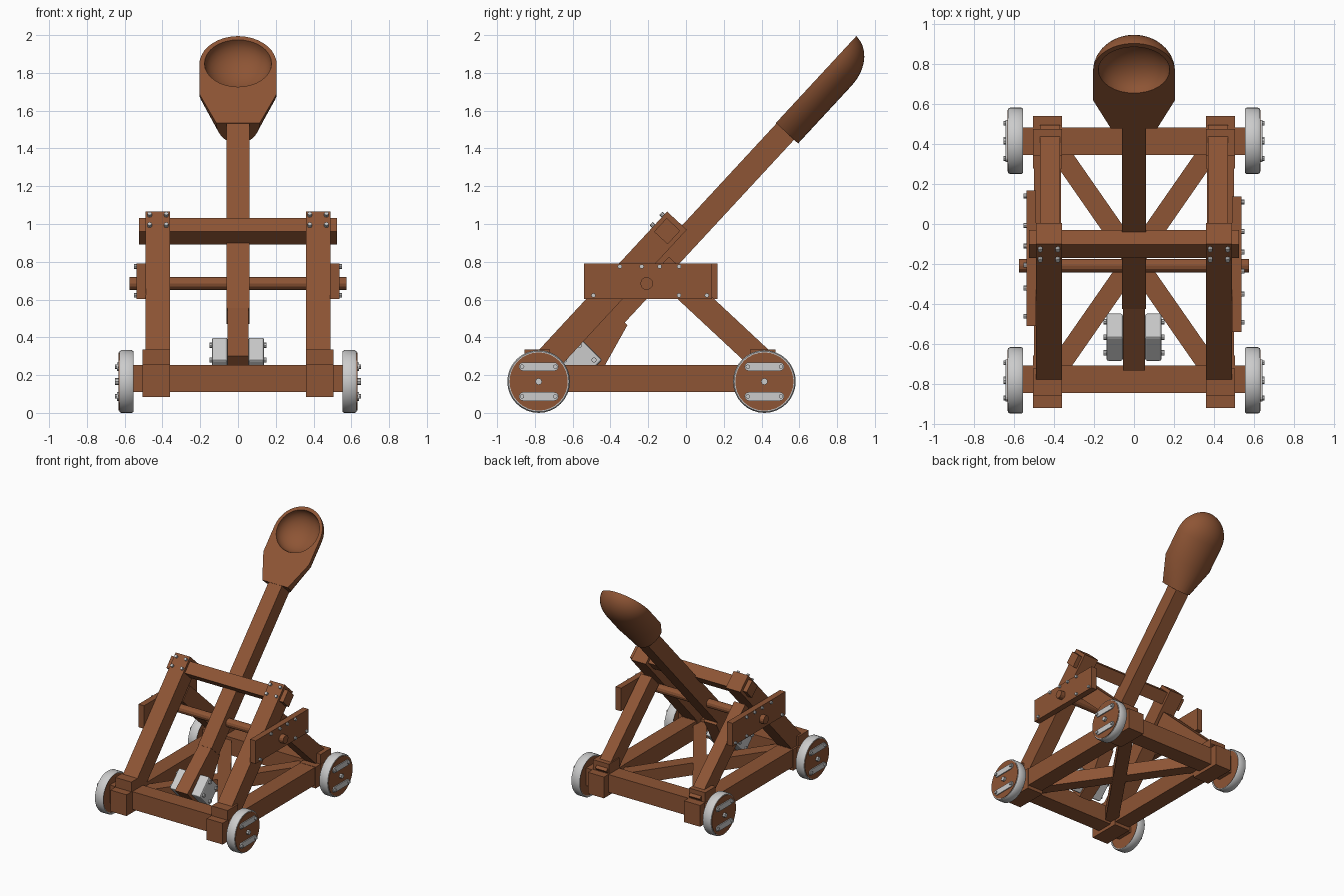
import bpy, bmesh
from math import radians, sin, cos, pi
from mathutils import Matrix, Vector

if "Cube" in bpy.data.objects:
    bpy.data.objects.remove(bpy.data.objects["Cube"])

wood = bpy.data.materials.new("wood")
wood.diffuse_color = (0.27, 0.09, 0.035, 1)
wood.use_nodes = True
wood.node_tree.nodes["Principled BSDF"].inputs["Base Color"].default_value = wood.diffuse_color
TILT = Matrix.Rotation(radians(47.2), 4, 'X')   # local Y runs up the arm
AX_X = Matrix.Rotation(radians(90), 4, 'Y')


def make(name, bm, mat=None, matrix=None, smooth=False):
    bmesh.ops.recalc_face_normals(bm, faces=bm.faces)
    if matrix is not None:
        bm.transform(matrix)
    me = bpy.data.meshes.new(name)
    bm.to_mesh(me)
    bm.free()
    ob = bpy.data.objects.new(name, me)
    bpy.context.collection.objects.link(ob)
    if mat:
        me.materials.append(mat)
    if smooth:
        bpy.ops.object.select_all(action='DESELECT')
        bpy.context.view_layer.objects.active = ob
        ob.select_set(True)
        bpy.ops.object.shade_smooth_by_angle(angle=radians(35))
    return ob


def box(name, x, y, z, mat=wood, matrix=None, bevel=0):
    bm = bmesh.new()
    bmesh.ops.create_cube(bm, size=1)
    for v in bm.verts:
        v.co = [r[0] + (c + .5) * (r[1] - r[0]) for c, r in zip(v.co, (x, y, z))]
    if bevel:
        bmesh.ops.bevel(bm, geom=bm.edges[:], offset=bevel, segments=2, profile=.5, affect='EDGES')
    return make(name, bm, mat, matrix)


def rod(name, center, r, length, mat, n=12, matrix=AX_X, smooth=False):
    bm = bmesh.new()
    bmesh.ops.create_cone(bm, cap_ends=True, segments=n, radius1=r, radius2=r, depth=length)
    return make(name, bm, mat, Matrix.Translation(center) @ matrix, smooth)


def prism(name, pts, x0, x1, mat, matrix=None):
    # yz outline extruded along x
    bm = bmesh.new()
    f = bm.faces.new([bm.verts.new((x0, p[0], p[1])) for p in pts])
    ext = bmesh.ops.extrude_face_region(bm, geom=[f])['geom']
    bmesh.ops.translate(bm, verts=[v for v in ext if isinstance(v, bmesh.types.BMVert)],
                        vec=(x1 - x0, 0, 0))
    return make(name, bm, mat, matrix)


def bolt(center, r=.012, matrix=AX_X):
    rod("bolt", center, r, .03, None, 8, matrix)


def rng(s, a, b):
    return (min(s * a, s * b), max(s * a, s * b))


# wheels: metal tyre, wooden disc, two bolted plates, hub bolt
def wheel(s, cy):
    cz = .166
    prof = [(.152, .558), (.160, .553), (.166, .562), (.166, .618), (.160, .628), (.152, .628)]
    bm = bmesh.new()
    vs = [bm.verts.new((s * x, 0, r)) for r, x in prof]
    es = [bm.edges.new((vs[i], vs[(i + 1) % len(vs)])) for i in range(len(vs))]
    bmesh.ops.spin(bm, geom=vs + es, cent=(0, 0, 0), axis=(1, 0, 0), angle=2 * pi, steps=32)
    bmesh.ops.remove_doubles(bm, verts=bm.verts, dist=1e-4)
    make("wheel_tyre", bm, None, Matrix.Translation((0, cy, cz)), True)
    rod("wheel_disc", (s * .597, cy, cz), .154, .07, wood, 32)
    bolt((s * .636, cy, cz), .018)
    for dz in (-.079, .079):
        pts = []
        for e in (1, -1):
            for k in range(7):
                a = -pi / 2 + k * pi / 6
                pts.append((cy + e * (.082 + .023 * cos(a)), cz + dz + e * .023 * sin(a)))
        x = rng(s, .625, .64)
        prism("wheel_plate", pts, x[0], x[1], None)
        for dy in (-.088, .088):
            bolt((s * .637, cy + dy, cz + dz))


for s in (1, -1):
    for cy in (-.78, .415):
        wheel(s, cy)
        # corner blocks
        box("corner_block", rng(s, .36, .505), (cy - .138, cy + .125), (.083, .256))
        box("corner_block_top", rng(s, .36, .505), (cy - .075, cy + .06), (.25, .335))
    # base side beam
    box("side_beam", rng(s, .365, .50), (-.88, .5), (.11, .254))
    # leaning front post, top corner at (-.10, 1.066)
    M = Matrix.Translation((0, -.10, 1.066)) @ TILT
    box("front_post", rng(s, .36, .49), (-1.11, 0), (-.142, 0), wood, M)
    for x in (.38, .468):
        for u in (-.03, -.105):
            bolt(M @ Vector((s * x, u, .003)), .012, TILT)
    # back brace
    B = Matrix.Translation((s * .42, .42, .26)) @ Matrix.Rotation(radians(-43), 4, 'X')
    box("back_post", (-.05, .05), (-.76, .04), (-.066, .066), wood, B)
    # side plate with bolts
    dy = 0 if s > 0 else .03
    box("side_plate", rng(s, .488, .537), (-.54 + dy, .138 + dy), (.603, .79))
    for y, z in ((-.35, .775), (-.235, .775), (-.14, .775), (-.037, .775),
                 (-.49, .622), (-.037, .622), (.11, .622)):
        bolt((s * .536, y + dy, z))
    # metal pivot bracket beside the arm foot
    P = Matrix.Translation((0, -.565, .28)) @ Matrix.Rotation(radians(45), 4, 'X')
    box("pivot_bracket", rng(s, .055, .138), (-.086, .086), (-.086, .086), None, P, .01)
    for a in (-.055, .055):
        for b in (-.055, .055):
            bolt(P @ Vector((s * .137, a, b)), .014)
    # floor diagonal
    a, b = Vector((-s * .40, .40, 0)), Vector((s * .40, -.75, 0))
    d = b - a
    R = Matrix.Translation((a + b) / 2 + Vector((0, 0, .18 + s * .002))) @ d.to_track_quat('Y', 'Z').to_matrix().to_4x4()
    box("floor_brace", (-.05, .05), (-d.length / 2, d.length / 2), (-.05, .05), wood, R)

# base cross beams, doubling as axles
for cy in (-.773, .415):
    box("cross_beam", (-.565, .565), (cy - .071, cy + .066), (.11, .254))

# stop bar and pivot rod
box("stop_bar", (-.525, .525), (-.049, .049), (-.049, .049), wood,
    Matrix.Translation((0, -.10, .962)) @ TILT)
rod("pivot_rod", (0, -.208, .685), .034, 1.15, wood, 12)

# throwing arm and its foot
S = Matrix.Translation((0, .476, 1.535)) @ TILT
box("throwing_arm", (-.06, .06), (-1.33, .03), (-.131, -.004), wood, S)
prism("arm_foot", [(-.41, .565), (-.31, .465), (-.43, .25), (-.58, .14), (-.73, .30)],
      -.056, .056, wood)

# spoon: lofted half-round body, hollowed by a sphere
sections = [(0, .115, .16), (.21, .205, .16), (.42, .205, .16)]
for k in range(1, 10):
    t = k * radians(88) / 9
    sections.append((.42 + .206 * sin(t), .205 * cos(t), .16 * cos(t)))
bm = bmesh.new()
N = 20
rings = [[bm.verts.new((w * cos(pi * i / N), u, -d * sin(pi * i / N))) for i in range(N + 1)]
         for u, w, d in sections]
for r0, r1 in zip(rings, rings[1:]):
    for i in range(N):
        bm.faces.new((r0[i], r0[i + 1], r1[i + 1], r1[i]))
bm.faces.new(rings[0])
bm.faces.new(rings[-1])
bm.faces.new([r[0] for r in rings] + [r[-1] for r in reversed(rings)])
spoon = make("spoon", bm, wood, S)
bm = bmesh.new()
bmesh.ops.create_uvsphere(bm, u_segments=32, v_segments=16, radius=1)
bm.transform(Matrix.Translation((0, .43, .003)) @ Matrix.Diagonal((.178, .17, .125, 1)))
cutter = make("spoon_cutter", bm, wood, S)
cutter.hide_render = True
mod = spoon.modifiers.new("hollow", 'BOOLEAN')
mod.operation = 'DIFFERENCE'
mod.solver = 'EXACT'
mod.object = cutter
bpy.ops.object.select_all(action='DESELECT')
bpy.context.view_layer.objects.active = spoon
spoon.select_set(True)
bpy.ops.object.modifier_apply(modifier="hollow")
bpy.data.objects.remove(cutter)
bpy.ops.object.shade_smooth_by_angle(angle=radians(25))
